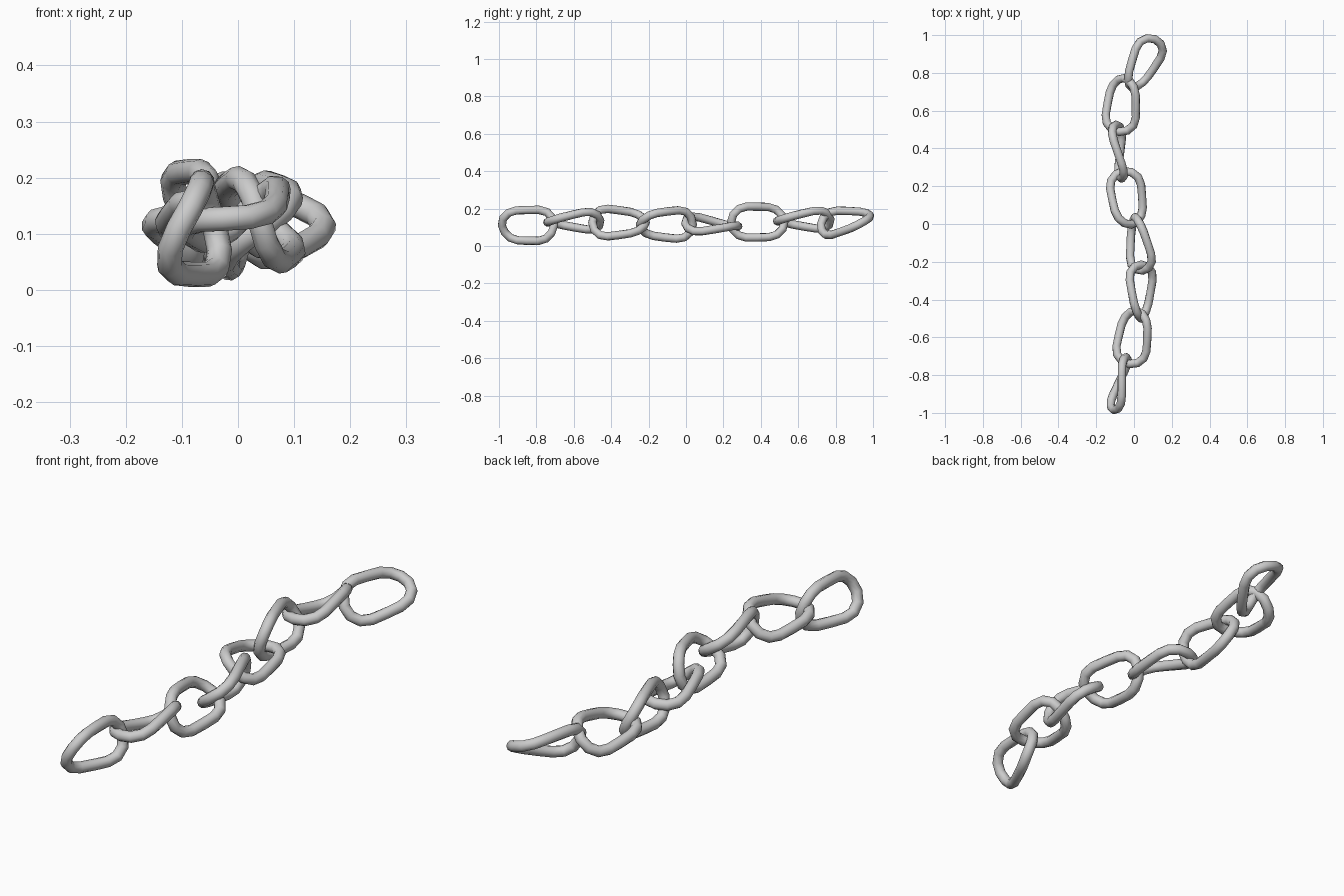
import bpy, bmesh
from math import sin, cos, pi, radians
from mathutils import Vector, Matrix

if "Cube" in bpy.data.objects:
    bpy.data.objects.remove(bpy.data.objects["Cube"])

TUBE, HALF_W, HALF_S = 0.0225, 0.083, 0.06   # tube radius, half width, half straight length
TWIST = radians(45)                          # twist of each link from end to end
ARC, SIDES = 6, 10

# centre, yaw, pitch, roll (degrees) of each link, front to back
LINKS = [
    ((-0.073, -0.845, 0.110), 13, 0, 84),
    ((-0.005, -0.600, 0.132), 8, 2, 24),
    ((0.038, -0.358, 0.125), 0, 0, -53),
    ((0.026, -0.105, 0.115), -8, 0, 57),
    ((-0.036, 0.138, 0.113), -8, -3, -17),
    ((-0.080, 0.383, 0.128), -6, 0, 95),
    ((-0.065, 0.630, 0.138), 5, 2, 25),
    ((0.050, 0.850, 0.132), 25, 7, -42),
]


def outline():
    """Closed stadium path in (width, length) coordinates."""
    pts = []
    for end, start in ((1, 0), (-1, pi)):
        for i in range(ARC + 1):
            a = start + pi * i / ARC
            pts.append((HALF_W * cos(a), end * HALF_S + HALF_W * sin(a)))
        pts.append((-end * HALF_W, 0))
    return pts


def make_link(name, centre, yaw, pitch, roll):
    length = 2 * (HALF_S + HALF_W)
    # twist the flat path about its long axis
    path = []
    for w, u in outline():
        a = radians(roll) + TWIST * u / length
        path.append((Vector((w * cos(a), u, w * sin(a))), Vector((-sin(a), 0, cos(a)))))
    bm = bmesh.new()
    rings, n = [], len(path)
    for i, (p, up) in enumerate(path):
        t = (path[(i + 1) % n][0] - path[i - 1][0]).normalized()
        side = t.cross(up).normalized()
        up = side.cross(t)
        rings.append([bm.verts.new(p + TUBE * (side * cos(2 * pi * k / SIDES) + up * sin(2 * pi * k / SIDES)))
                      for k in range(SIDES)])
    for i in range(n):
        a, b = rings[i], rings[(i + 1) % n]
        for k in range(SIDES):
            m = (k + 1) % SIDES
            bm.faces.new((a[k], a[m], b[m], b[k]))
    bmesh.ops.recalc_face_normals(bm, faces=bm.faces)
    for f in bm.faces:
        f.smooth = True
    bm.transform(Matrix.Translation(centre) @ Matrix.Rotation(-radians(yaw), 4, 'Z')
                 @ Matrix.Rotation(radians(pitch), 4, 'X'))
    me = bpy.data.meshes.new(name)
    bm.to_mesh(me)
    bm.free()
    bpy.context.collection.objects.link(bpy.data.objects.new(name, me))


for i, (c, yaw, pitch, roll) in enumerate(LINKS):
    make_link(f"chain_link_{i + 1}", c, yaw, pitch, roll)
